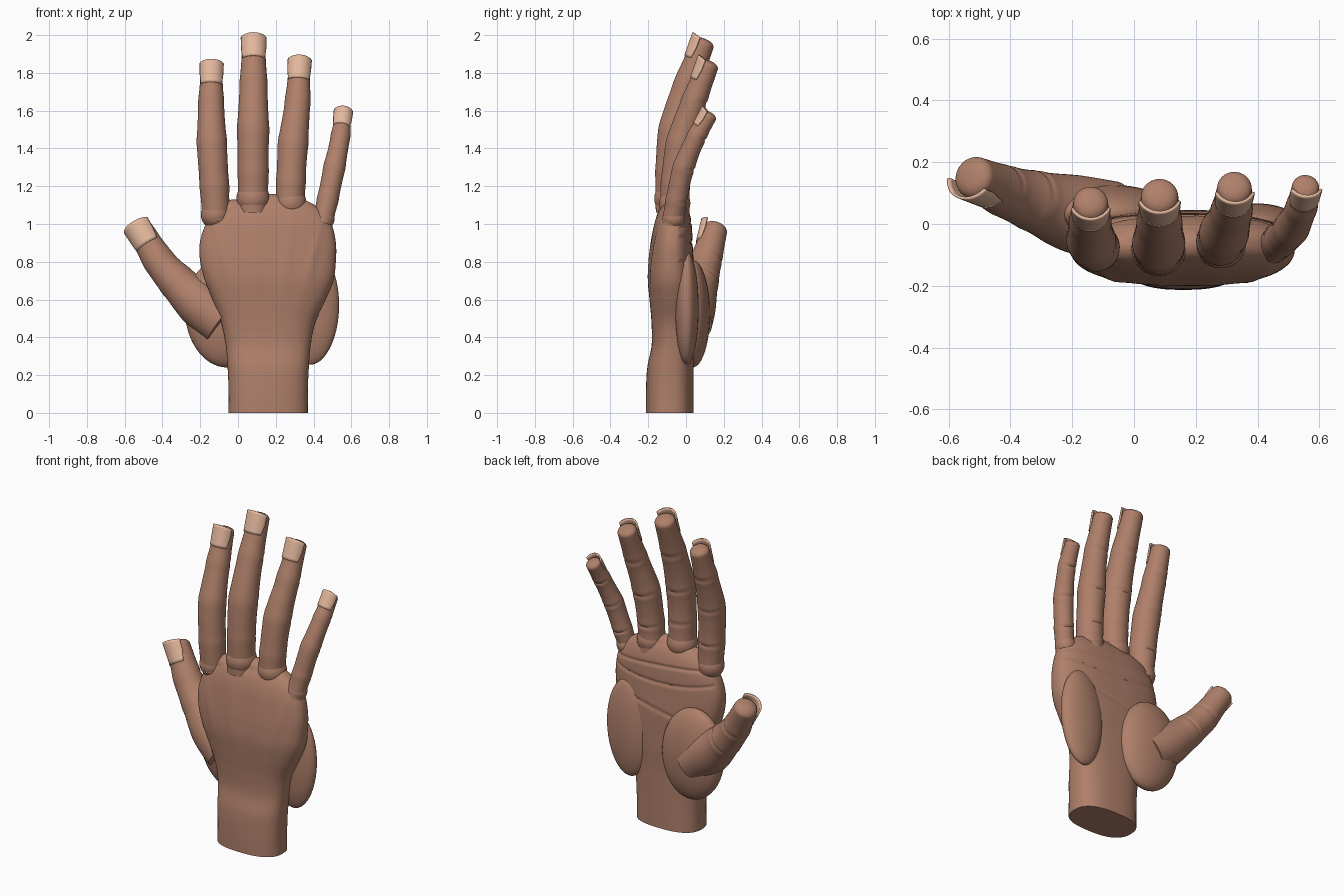
import bpy, bmesh, math
from mathutils import Vector

if "Cube" in bpy.data.objects:
    bpy.data.objects.remove(bpy.data.objects["Cube"])


def material(name, rgb):
    m = bpy.data.materials.new(name)
    m.diffuse_color = (*rgb, 1)
    m.use_nodes = True
    m.node_tree.nodes["Principled BSDF"].inputs["Base Color"].default_value = m.diffuse_color
    return m


SKIN = material("skin", (0.43, 0.215, 0.145))
NAIL = material("nail", (0.78, 0.48, 0.34))


def spline(pts, t):
    """Catmull-Rom through rows of numbers, t in 0..1."""
    n = len(pts) - 1
    i = min(int(t * n), n - 1)
    f = t * n - i
    a, b, c, d = (pts[max(0, min(n, i + k))] for k in (-1, 0, 1, 2))
    return [0.5 * (2 * q + (r - p) * f + (2 * p - 5 * q + 4 * r - s) * f * f
                   + (3 * q - p - 3 * r + s) * f ** 3) for p, q, r, s in zip(a, b, c, d)]


def finish(bm, name, mat):
    bmesh.ops.recalc_face_normals(bm, faces=bm.faces)
    me = bpy.data.meshes.new(name)
    bm.to_mesh(me)
    bm.free()
    ob = bpy.data.objects.new(name, me)
    bpy.context.collection.objects.link(ob)
    me.materials.append(mat)
    bpy.ops.object.select_all(action='DESELECT')
    ob.select_set(True)
    bpy.context.view_layer.objects.active = ob
    bpy.ops.object.shade_smooth_by_angle(angle=math.radians(45))
    return ob


def skin_rings(rings, name, mat):
    bm = bmesh.new()
    vs = [[bm.verts.new(p) for p in ring] for ring in rings]
    for a, b in zip(vs, vs[1:]):
        for i in range(len(a)):
            j = (i + 1) % len(a)
            bm.faces.new((a[i], a[j], b[j], b[i]))
    bm.faces.new(vs[0])
    bm.faces.new(vs[-1])
    return finish(bm, name, mat)


def ellipsoid(name, centre, radii, tilt=0):
    bm = bmesh.new()
    bmesh.ops.create_uvsphere(bm, u_segments=40, v_segments=24, radius=1)
    ob = finish(bm, name, SKIN)
    ob.location, ob.scale, ob.rotation_euler = centre, radii, (0, tilt, 0)


def bump(d, w):
    return math.exp(-(d / w) ** 2)


# Wrist and palm: z, left, right, back of hand, palm side
sections = [(0, -.05, .37, -.213, .04), (.12, -.05, .37, -.212, .04),
            (.24, -.055, .375, -.205, .04), (.36, -.065, .385, -.182, .04),
            (.48, -.09, .41, -.183, .045), (.6, -.135, .465, -.193, .045),
            (.7, -.175, .505, -.2, .045), (.8, -.2, .518, -.195, .04),
            (.9, -.202, .518, -.183, .035), (1.0, -.17, .495, -.167, .03),
            (1.07, -.12, .445, -.145, .015), (1.12, -.03, .37, -.115, -.01),
            (1.14, .04, .3, -.09, -.04)]
rings = []
for k in range(171):
    z, x0, x1, y0, y1 = spline(sections, k / 170)
    ring = []
    for i in range(96):
        a = math.tau * i / 96
        c, s = math.cos(a), math.sin(a)
        x = (x0 + x1) / 2 + (x1 - x0) / 2 * math.copysign(abs(c) ** .78, c)
        y = (y0 + y1) / 2 + (y1 - y0) / 2 * math.copysign(abs(s) ** .78, s)
        if s > .3:      # palm creases
            for line in (1.02 - .08 * x, .9 + .35 * (x - .2) ** 2, .7 + .2 * x):
                y -= .007 * bump(z - line, .009) * (z > .5)
        if s < -.3:     # tendon ridges fanning to the knuckles
            for top in (-.12, .08, .28, .44):
                tx = .16 + (top - .16) * (.55 + .45 * (z - .5) / .5)
                y -= .006 * bump(x - tx, .02) * bump(z - .83, .17)
        ring.append((x, y, z))
    rings.append(ring)
skin_rings(rings, "palm_and_wrist", SKIN)

# Fleshy pads of the palm
ellipsoid("thumb_pad", (-.075, .035, .525), (.205, .092, .285), math.radians(-6))
ellipsoid("little_finger_pad", (.39, .005, .555), (.145, .062, .3), math.radians(2))


def digit(name, pts, joints, nail_len, hint=(0, -1, 0), knuckle=None):
    """Tapered finger along x, y, z, radius points, with crease rings and a nail."""
    N, hint = 72, Vector(hint)

    def frame(t):
        row = spline(pts, t)
        e = 1e-3
        tan = (Vector(spline(pts, min(1, t + e))[:3]) - Vector(spline(pts, max(0, t - e))[:3])).normalized()
        nor = (hint - tan * hint.dot(tan)).normalized()
        return Vector(row[:3]), row[3], tan, nor, tan.cross(nor)

    rings = []
    for k in range(N + 1):
        t = k / N
        p, r, tan, nor, bi = frame(t)
        ring = []
        for i in range(40):
            a = math.tau * i / 40
            rr = r
            for j in joints:    # palm-side crease with a swollen joint around it
                rr += .003 * bump(t - j, .05) - .007 * bump(t - j, .012) * max(0, -math.cos(a))
            ring.append(p + (nor * math.cos(a) + bi * math.sin(a)) * rr)
        rings.append(ring)
    # rounded tip
    p, r, tan, nor, bi = frame(1)
    for k in range(1, 9):
        a = k / 8 * 1.45
        rings.append([p + tan * .55 * r * math.sin(a) + (q - p) * math.cos(a) ** .8
                      for q in rings[N]])
    skin_rings(rings, name, SKIN)
    if knuckle:
        ellipsoid(name + "_knuckle", knuckle[:3], (knuckle[3],) * 3)

    # nail: curved plate hugging the back of the tip
    bm = bmesh.new()
    grid = []
    for v in range(9):
        f = v / 8
        row = []
        for u in range(17):
            s = u / 8 - 1
            a = s * 1.2 * (.86 + .14 * min(1, f * 2))
            rad = r * (1.1 + .06 * f)
            along = .5 * r + nail_len * (f - 1) + .012 * (1 - s * s) * f
            row.append(bm.verts.new(p + tan * along + (nor * math.cos(a) + bi * math.sin(a)) * rad))
        grid.append(row)
    for a, b in zip(grid, grid[1:]):
        for i in range(16):
            bm.faces.new((a[i], a[i + 1], b[i + 1], b[i]))
    ob = finish(bm, name + "_nail", NAIL)
    mod = ob.modifiers.new("thickness", 'SOLIDIFY')
    mod.thickness, mod.offset = .009, 0


digit("index_finger",
      [(-.115, -.075, 1.02, .072), (-.125, -.075, 1.2, .076), (-.138, -.055, 1.42, .078),
       (-.142, .005, 1.63, .067), (-.14, .066, 1.815, .056)],
      (.25, .52, .78), .115, knuckle=(-.12, -.075, 1.05, .077))
digit("middle_finger",
      [(.08, -.08, 1.06, .08), (.08, -.08, 1.28, .08), (.08, -.06, 1.5, .083),
       (.082, .005, 1.73, .072), (.083, .088, 1.95, .06)],
      (.25, .5, .77), .118, knuckle=(.08, -.08, 1.135, .088))
digit("ring_finger",
      [(.275, -.06, 1.05, .078), (.28, -.055, 1.22, .076), (.292, -.025, 1.43, .078),
       (.315, .04, 1.64, .066), (.325, .115, 1.835, .056)],
      (.25, .5, .77), .115, knuckle=(.28, -.06, 1.11, .083))
digit("little_finger",
      [(.445, -.075, 1.0, .055), (.475, -.05, 1.13, .055), (.508, -.015, 1.29, .056),
       (.54, .05, 1.45, .05), (.555, .118, 1.57, .044)],
      (.25, .52, .78), .09, knuckle=(.452, -.065, 1.03, .06))
digit("thumb",
      [(-.08, .01, .48, .13), (-.2, .035, .575, .125), (-.31, .07, .68, .1),
       (-.415, .105, .8, .083), (-.515, .15, .965, .068)],
      (.55, .78), .125, hint=(-.3, -1, 0))

# Webbing between neighbouring fingers
for i, (x, y, z, w) in enumerate([(-.02, -.07, 1.06, .09), (.18, -.065, 1.09, .09), (.365, -.06, 1.04, .08)]):
    ellipsoid("web_%d" % (i + 1), (x, y, z), (w, .06, .07))
